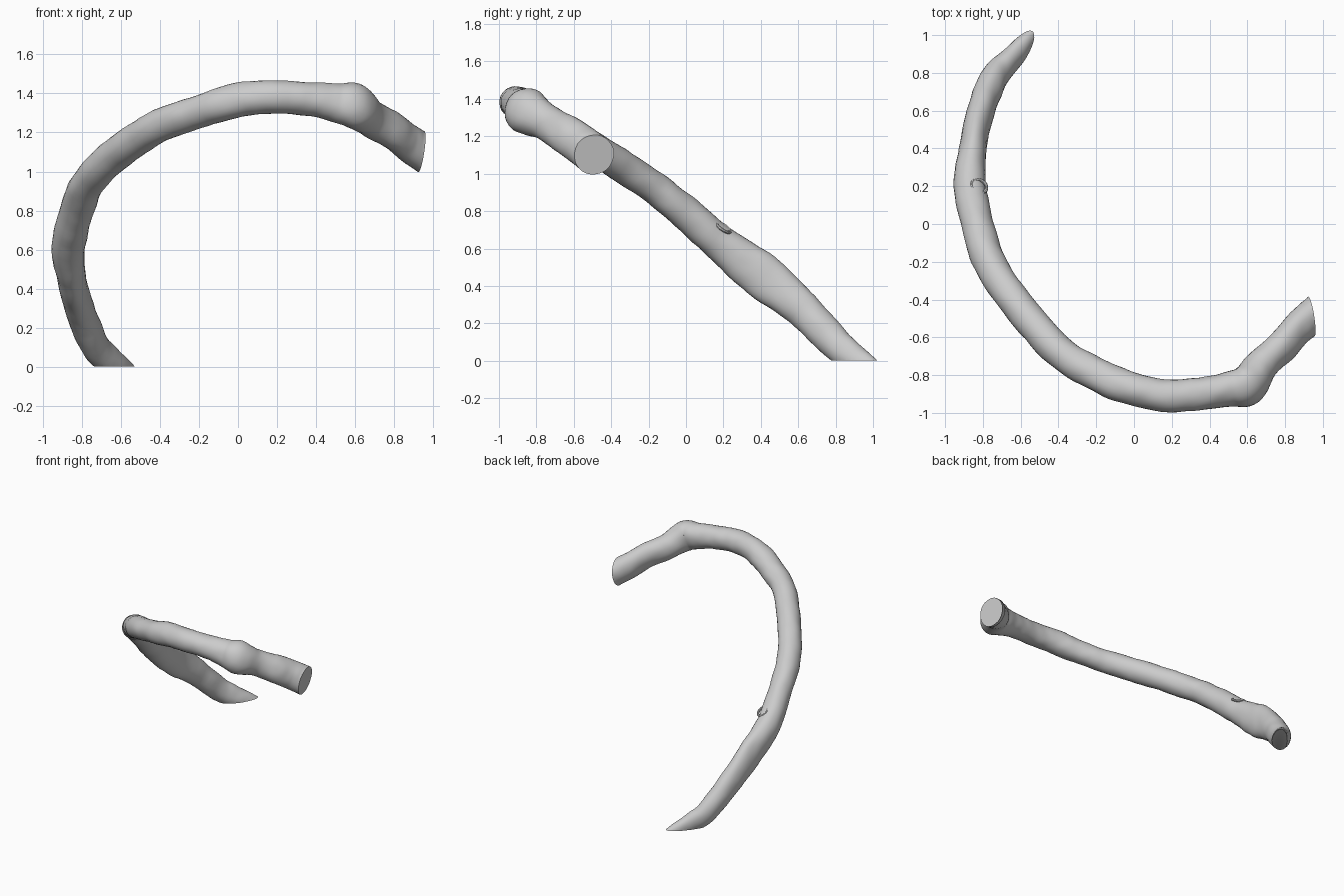
import bpy, bmesh, math
from mathutils import Vector, noise

cube = bpy.data.objects.get("Cube")
if cube:
    bpy.data.objects.remove(cube)

bone = bpy.data.materials.new("bone grey")
bone.use_nodes = True
GREY = (0.6, 0.6, 0.6, 1)
bone.diffuse_color = GREY
bone.node_tree.nodes["Principled BSDF"].inputs["Base Color"].default_value = GREY

# Stations along the rib: centre x, y, z, thickness radius, width radius
STATIONS = [
    (-.54, 1, -.06, .062, .04), (-.645, .88, .025, .08, .06),
    (-.735, .78, .11, .088, .072), (-.81, .6, .295, .10, .073),
    (-.85, .4, .46, .12, .072), (-.87, .2, .615, .098, .086),
    (-.83, 0, .79, .09, .085), (-.765, -.2, .945, .085, .086),
    (-.625, -.42, 1.09, .088, .085), (-.4, -.67, 1.235, .086, .085),
    (-.2, -.795, 1.307, .085, .088), (0, -.875, 1.365, .09, .088),
    (.2, -.91, 1.38, .085, .087), (.4, -.89, 1.367, .09, .087),
    (.51, -.872, 1.35, .105, .09), (.6, -.85, 1.335, .125, .103),
    (.68, -.745, 1.272, .098, .088), (.79, -.645, 1.21, .105, .08),
    (.87, -.55, 1.15, .108, .085), (.938, -.49, 1.1, .11, .108)]
STEPS, SIDES = 8, 28
NORMAL = Vector((0, .57, .82)).normalized()
END_FACING = Vector((.97, .15, -.15)).normalized()


def spline(p, q, r, s, t):
    return tuple(.5 * (2*b + (c-a)*t + (2*a - 5*b + 4*c - d)*t*t + (3*b - a - 3*c + d)*t**3)
                 for a, b, c, d in zip(p, q, r, s))


def smooth_finish(obj):
    obj.data.materials.append(bone)
    bpy.ops.object.select_all(action='DESELECT')
    obj.select_set(True)
    bpy.context.view_layer.objects.active = obj
    bpy.ops.object.shade_smooth_by_angle(angle=math.radians(40))


# Smooth path through the stations
path = []
last = len(STATIONS) - 1
for i in range(last):
    window = [STATIONS[min(max(k, 0), last)] for k in range(i - 1, i + 3)]
    path += [spline(*window, j / STEPS) for j in range(STEPS)]
path.append(STATIONS[-1])

# Rib shaft: oval sections swept along the path, slightly uneven like bone
bm = bmesh.new()
rings = []
for i, (x, y, z, thick, wide) in enumerate(path):
    ahead, behind = path[min(i + 2, len(path) - 1)], path[max(i - 2, 0)]
    tangent = (Vector(ahead[:3]) - Vector(behind[:3])).normalized()
    # The blunt upper end gradually turns to face the side
    turn = min(max((x - .82) / .11, 0), 1)
    tangent = tangent.lerp(END_FACING, turn).normalized()
    side = tangent.cross(NORMAL).normalized()
    up = side.cross(tangent)
    ring = []
    for k in range(SIDES):
        a = math.tau * k / SIDES
        offset = up * thick * math.sin(a) + side * wide * math.cos(a)
        point = Vector((x, y, z)) + offset
        bump = .006 * noise.noise(point * 7) + .003 * noise.noise(point * 16)
        ring.append(bm.verts.new(point + offset.normalized() * bump))
    rings.append(ring)
for a, b in zip(rings, rings[1:]):
    for k in range(SIDES):
        n = (k + 1) % SIDES
        bm.faces.new((a[k], a[n], b[n], b[k]))
for ring in (rings[0], rings[-1]):
    bm.faces.new(ring)

# Flat cut where the tip rests on the ground
geom = bm.verts[:] + bm.edges[:] + bm.faces[:]
cut = bmesh.ops.bisect_plane(bm, geom=geom, plane_co=(0, 0, 0), plane_no=(0, 0, -1),
                             clear_outer=True)
edges = [e for e in cut["geom_cut"] if isinstance(e, bmesh.types.BMEdge)]
bmesh.ops.holes_fill(bm, edges=edges, sides=0)
bmesh.ops.recalc_face_normals(bm, faces=bm.faces[:])
mesh = bpy.data.meshes.new("rib_shaft")
bm.to_mesh(mesh)
bm.free()
shaft = bpy.data.objects.new("rib_shaft", mesh)
bpy.context.collection.objects.link(shaft)
smooth_finish(shaft)

# Small raised rim of the pit on the upper side
facing = Vector((.3, .53, .78))
bpy.ops.mesh.primitive_torus_add(
    location=(-.82, .2, .712), rotation=facing.to_track_quat('Z', 'Y').to_euler(),
    major_radius=.042, minor_radius=.009, major_segments=24, minor_segments=8)
rim = bpy.context.object
rim.name = "pit_rim"
smooth_finish(rim)
